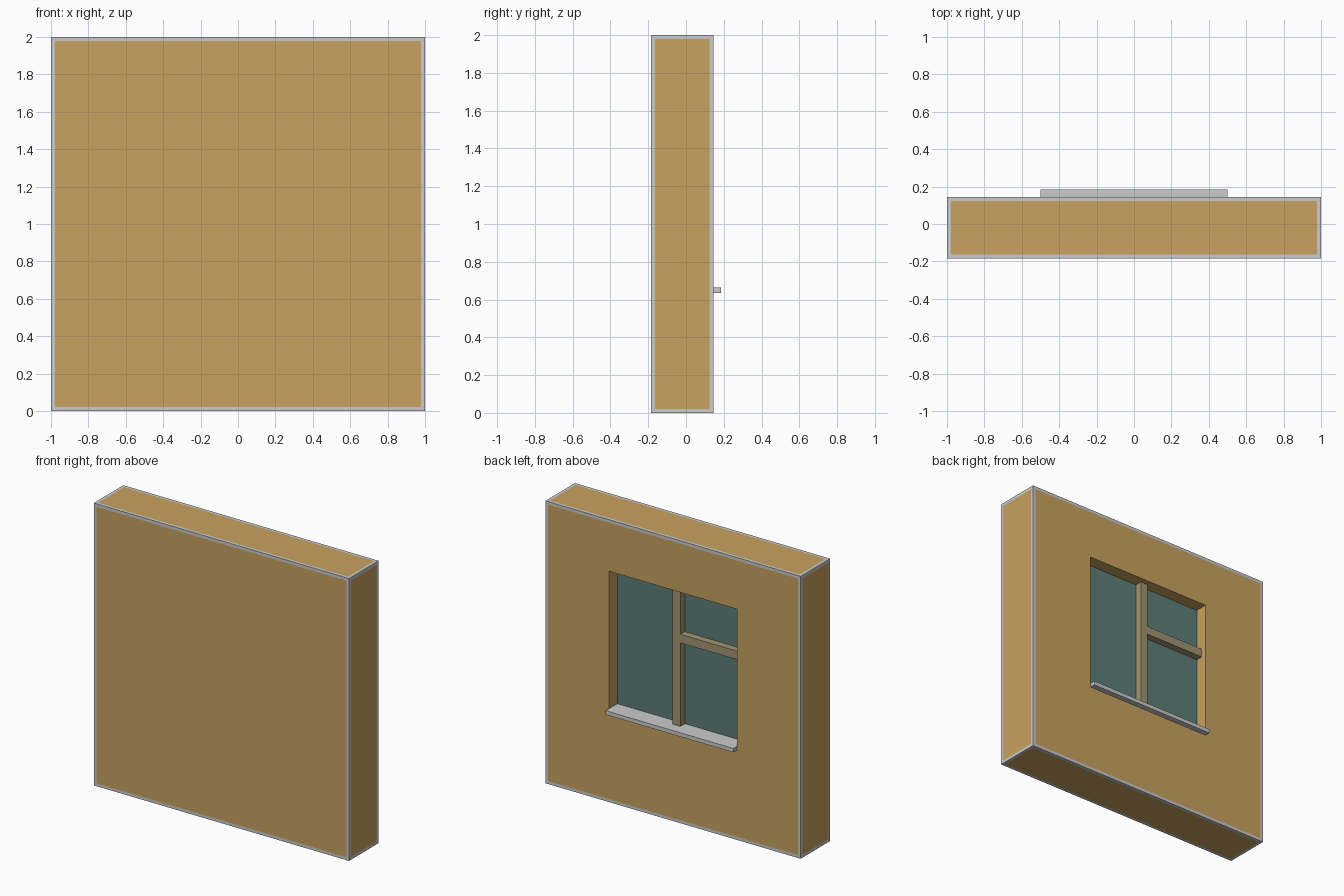
import bpy, bmesh
from mathutils import Vector

if "Cube" in bpy.data.objects:
    bpy.data.objects.remove(bpy.data.objects["Cube"])


def material(name, rgb):
    m = bpy.data.materials.new(name)
    m.diffuse_color = (*rgb, 1)
    m.use_nodes = True
    m.node_tree.nodes["Principled BSDF"].inputs["Base Color"].default_value = m.diffuse_color
    return m


PLASTER = material("plaster", (0.58, 0.36, 0.115))
GLASS = material("glass", (0.11, 0.21, 0.19))
FRAME = material("frame_paint", (0.36, 0.30, 0.17))


def box_bmesh(lo, hi):
    lo, hi = Vector(lo), Vector(hi)
    bm = bmesh.new()
    bmesh.ops.create_cube(bm, size=1)
    for v in bm.verts:
        v.co = Vector([hi[i] if v.co[i] > 0 else lo[i] for i in range(3)])
    return bm


def finish(bm, name, mats=()):
    me = bpy.data.meshes.new(name)
    bm.to_mesh(me)
    bm.free()
    for m in mats:
        me.materials.append(m)
    ob = bpy.data.objects.new(name, me)
    bpy.context.collection.objects.link(ob)
    return ob


def box(name, lo, hi, mats=()):
    return finish(box_bmesh(lo, hi), name, mats)


FRONT, BACK = -0.185, 0.145          # wall faces
W, Z0, Z1 = 0.5, 0.635, 1.635        # window opening
PANE, BAR = 0.055, 0.106             # glass plane, front of the glazing bars

# Wall block: plaster panels inside a flush grey border on every side
bm = box_bmesh((-1, FRONT, 0), (1, BACK, 2))
bm.normal_update()
panels = bm.faces[:]
bmesh.ops.inset_individual(bm, faces=panels, thickness=0.03)
for f in panels:
    f.material_index = 1

# Window recess: inset the back panel to the opening, then push it in
bm.normal_update()
pane = max(panels, key=lambda f: f.normal.y)
bmesh.ops.inset_individual(bm, faces=[pane], thickness=0.3)
for v in pane.verts:
    v.co.x = W if v.co.x > 0 else -W
    v.co.z = Z1 if v.co.z > 1 else Z0
pane = bmesh.ops.extrude_discrete_faces(bm, faces=[pane])["faces"][0]
for v in pane.verts:
    v.co.y = PANE
pane.material_index = 2
bmesh.ops.recalc_face_normals(bm, faces=bm.faces[:])
finish(bm, "wall", [None, PLASTER, GLASS])

# Window sill, projecting from the wall
box("sill", (-W, PANE, Z0), (W, 0.185, Z0 + 0.028))

# Glazing bars: full-height mullion and a transom on one half
box("mullion", (-0.03, PANE, Z0 + 0.028), (0.03, BAR, Z1), [FRAME])
box("transom", (-W, PANE, 1.255), (-0.03, BAR, 1.315), [FRAME])
